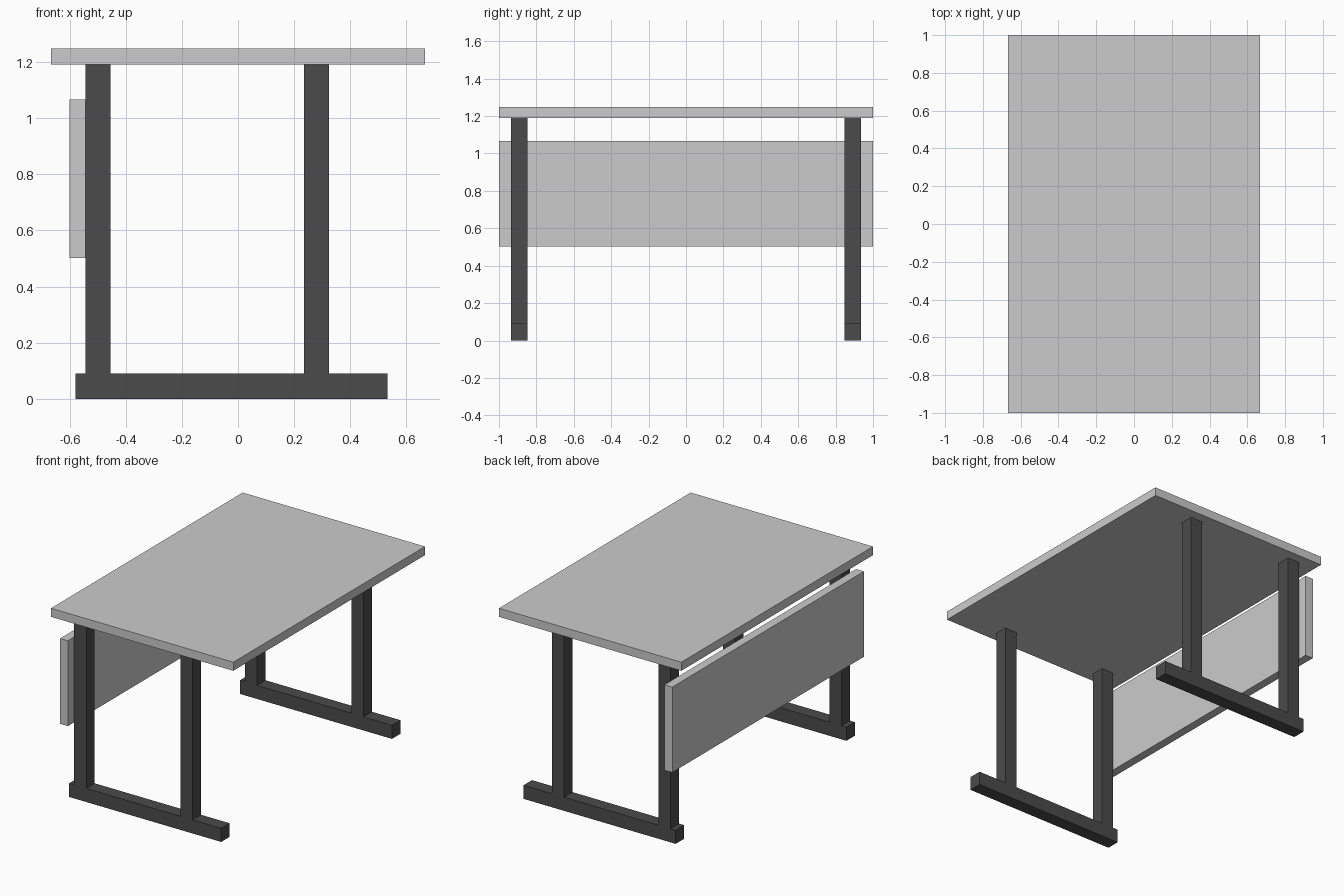
import bpy, bmesh

if "Cube" in bpy.data.objects:
    bpy.data.objects.remove(bpy.data.objects["Cube"])

dark = bpy.data.materials.new("dark_metal")
dark.diffuse_color = (0.07, 0.07, 0.07, 1)
dark.use_nodes = True
dark.node_tree.nodes["Principled BSDF"].inputs["Base Color"].default_value = dark.diffuse_color


def extrude_profile(name, profile, y0, y1, mat=None):
    """Extrude an XZ outline (counter-clockwise seen from the front) from y0 to y1."""
    bm = bmesh.new()
    face = bm.faces.new([bm.verts.new((x, y0, z)) for x, z in profile])
    ext = bmesh.ops.extrude_face_region(bm, geom=[face], use_keep_orig=True)
    verts = [v for v in ext["geom"] if isinstance(v, bmesh.types.BMVert)]
    bmesh.ops.translate(bm, vec=(0, y1 - y0, 0), verts=verts)
    bmesh.ops.recalc_face_normals(bm, faces=bm.faces)
    mesh = bpy.data.meshes.new(name)
    bm.to_mesh(mesh)
    bm.free()
    obj = bpy.data.objects.new(name, mesh)
    bpy.context.collection.objects.link(obj)
    if mat:
        mesh.materials.append(mat)
    return obj


def rect(x0, x1, z0, z1):
    return [(x0, z0), (x1, z0), (x1, z1), (x0, z1)]


UNDERSIDE = 1.191
FOOT_H = 0.09

# Table top
extrude_profile("table_top", rect(-0.666, 0.666, UNDERSIDE, 1.248), -1, 1)

# Modesty panel fixed to the outside of the left legs
extrude_profile("modesty_panel", rect(-0.6, -0.543, 0.502, 1.066), -1, 1)

# Side frames: floor bar with two uprights, one welded outline per end
frame = [(-0.579, 0), (0.532, 0), (0.532, FOOT_H),
         (0.324, FOOT_H), (0.324, UNDERSIDE), (0.236, UNDERSIDE), (0.236, FOOT_H),
         (-0.454, FOOT_H), (-0.454, UNDERSIDE), (-0.543, UNDERSIDE), (-0.543, FOOT_H),
         (-0.579, FOOT_H)]
for name, y0 in (("front_leg_frame", -0.935), ("back_leg_frame", 0.847)):
    extrude_profile(name, frame, y0, y0 + 0.088, dark)
